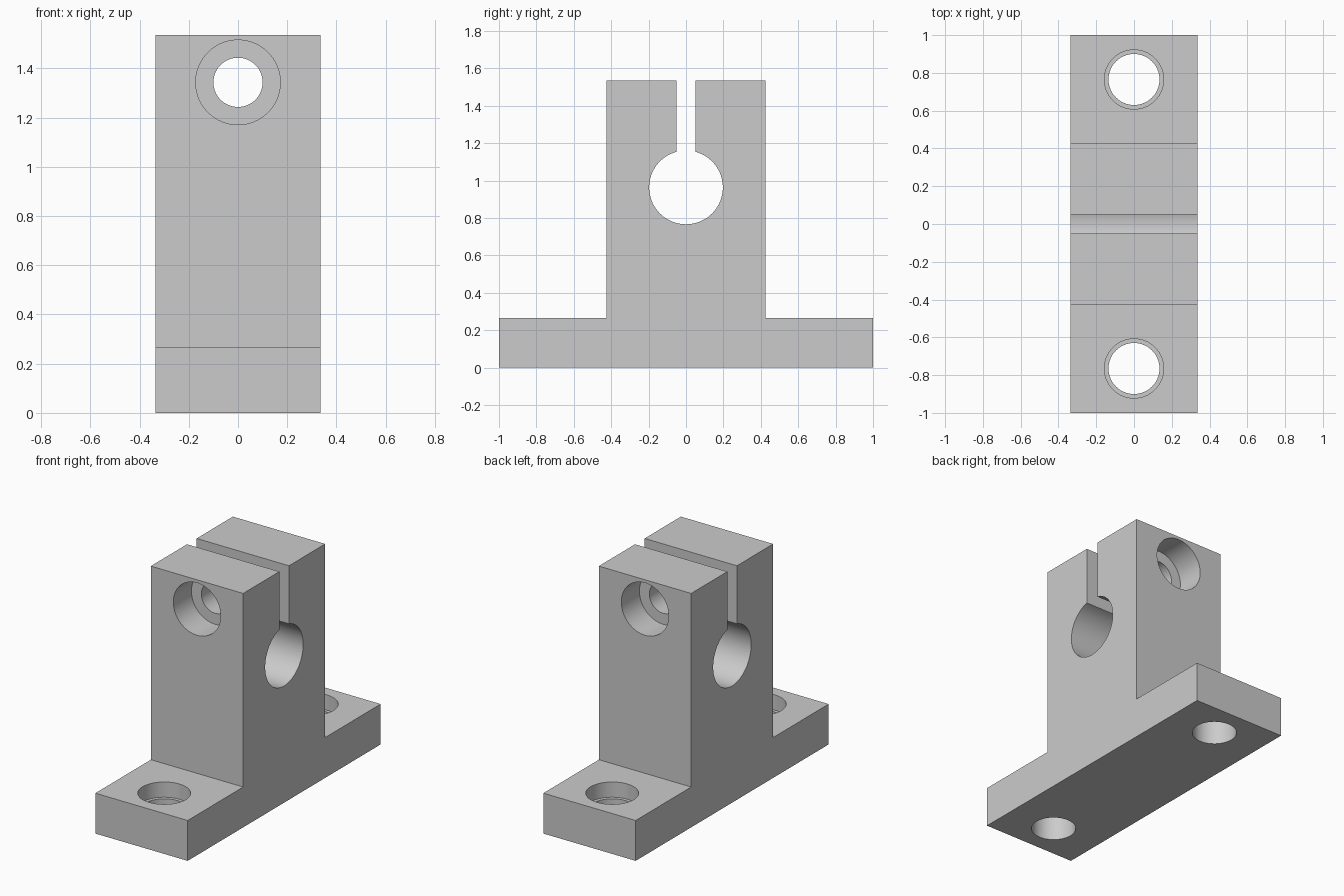
import bpy, bmesh, math
from mathutils import Matrix

cube = bpy.data.objects.get("Cube")
if cube:
    bpy.data.objects.remove(cube, do_unlink=True)

# Overall sizes
HALF_WIDTH, HEIGHT = 0.335, 1.535
BASE_TOP, TOWER = 0.265, 0.425
SLOT, BORE_R, BORE_Z = 0.05, 0.197, 0.963
CLAMP_Z, BOLT_Y = 1.343, 0.765

grey = bpy.data.materials.new("plain grey")
grey.use_nodes = True
colour = (0.6, 0.6, 0.6, 1)
grey.diffuse_color = colour
grey.node_tree.nodes["Principled BSDF"].inputs["Base Color"].default_value = colour


def make_object(name, bm):
    bmesh.ops.recalc_face_normals(bm, faces=bm.faces)
    mesh = bpy.data.meshes.new(name)
    bm.to_mesh(mesh)
    bm.free()
    mesh.materials.append(grey)
    obj = bpy.data.objects.new(name, mesh)
    bpy.context.collection.objects.link(obj)
    return obj


def stepped_cutter(name, steps, matrix, sides=64):
    """Closed turned solid from (radius, height) steps along local z."""
    bm = bmesh.new()
    rings = []
    for r, h in steps:
        rings.append([bm.verts.new((r * math.cos(a), r * math.sin(a), h))
                      for a in (2 * math.pi * i / sides for i in range(sides))])
    for low, high in zip(rings, rings[1:]):
        for i in range(sides):
            j = (i + 1) % sides
            bm.faces.new((low[i], low[j], high[j], high[i]))
    bm.faces.new(rings[0])
    bm.faces.new(rings[-1])
    bm.transform(matrix)
    obj = make_object(name, bm)
    obj.hide_render = True
    return obj


# Side profile: flanged base, tower, and split round bore
right = [(1, 0), (1, BASE_TOP), (TOWER, BASE_TOP), (TOWER, HEIGHT), (SLOT, HEIGHT)]
start = math.asin(SLOT / BORE_R)
arc = []
for i in range(73):
    a = start + (2 * math.pi - 2 * start) * i / 72
    arc.append((BORE_R * math.sin(a), BORE_Z + BORE_R * math.cos(a)))
profile = right + arc + [(-y, z) for y, z in reversed(right)]

bm = bmesh.new()
face = bm.faces.new([bm.verts.new((-HALF_WIDTH, y, z)) for y, z in profile])
extruded = bmesh.ops.extrude_face_region(bm, geom=[face], use_keep_orig=True)
moved = [g for g in extruded["geom"] if isinstance(g, bmesh.types.BMVert)]
bmesh.ops.translate(bm, verts=moved, vec=(2 * HALF_WIDTH, 0, 0))
bracket = make_object("shaft_clamp_bracket", bm)

# Counterbored mounting holes in both flanges
cutters = []
for side, y in (("front", -BOLT_Y), ("back", BOLT_Y)):
    cutters.append(stepped_cutter(
        side + "_mounting_hole_cutter",
        [(0.135, -0.1), (0.135, 0.165), (0.157, 0.165), (0.157, 0.4)],
        Matrix.Translation((0, y, 0))))

# Clamp screw hole, counterbored from both sides
cutters.append(stepped_cutter(
    "clamp_hole_cutter",
    [(0.172, -0.6), (0.172, -0.237), (0.1, -0.237),
     (0.1, 0.237), (0.172, 0.237), (0.172, 0.6)],
    Matrix.Translation((0, 0, CLAMP_Z)) @ Matrix.Rotation(math.pi / 2, 4, "X")))

bpy.ops.object.select_all(action="DESELECT")
bpy.context.view_layer.objects.active = bracket
bracket.select_set(True)
for cutter in cutters:
    cut = bracket.modifiers.new(cutter.name, "BOOLEAN")
    cut.operation = "DIFFERENCE"
    cut.solver = "EXACT"
    cut.object = cutter
    bpy.ops.object.modifier_apply(modifier=cut.name)
    bpy.data.objects.remove(cutter, do_unlink=True)

bpy.ops.object.shade_smooth_by_angle(angle=math.radians(30))
